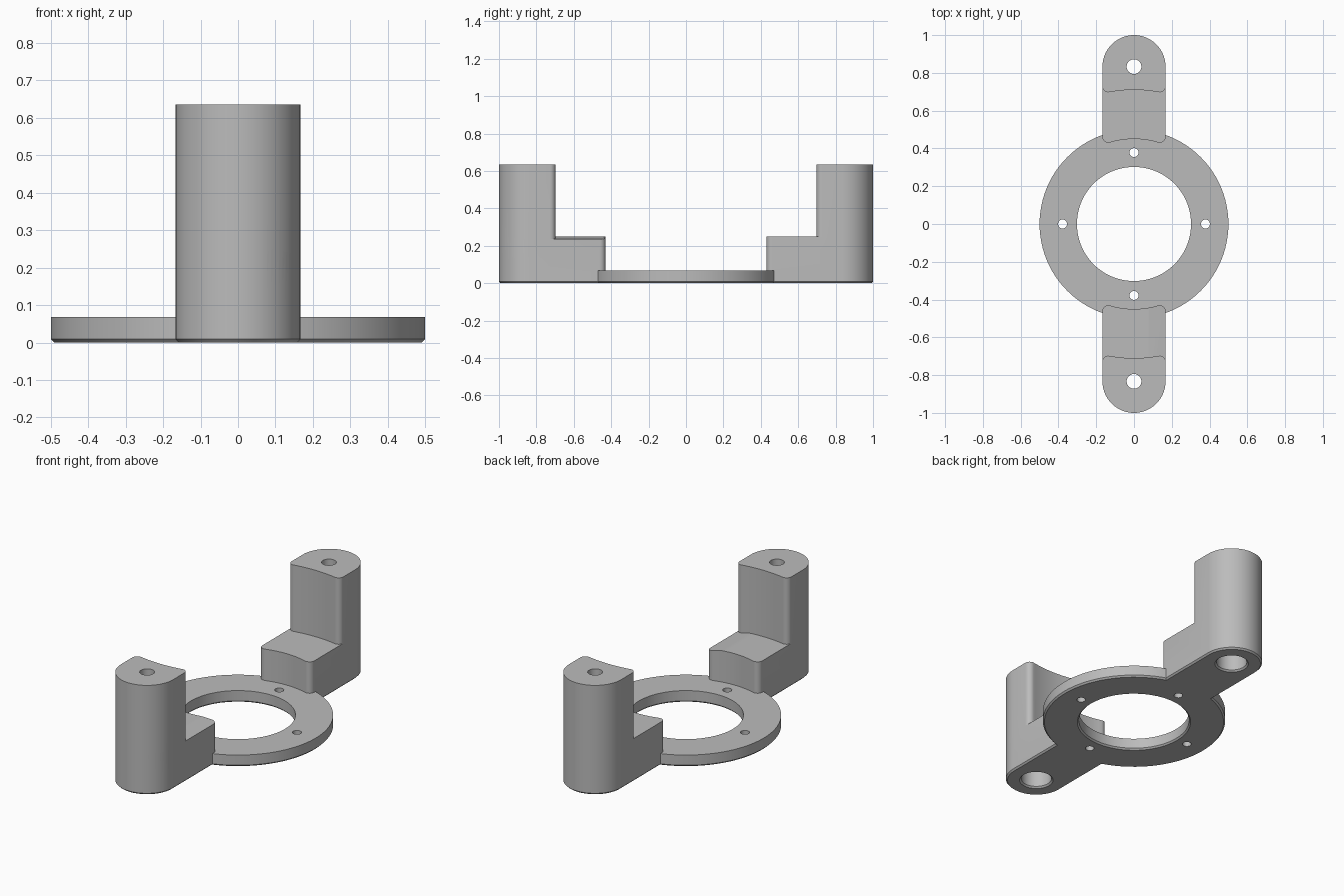
import bpy, bmesh, math
from mathutils import Matrix, Vector

if "Cube" in bpy.data.objects:
    bpy.data.objects.remove(bpy.data.objects["Cube"], do_unlink=True)

HALF_W, END_Y, FILLET, CHAMFER = 0.167, 0.833, 0.03, 0.009

grey = bpy.data.materials.new("light_grey")
grey.use_nodes = True
colour = (0.5, 0.5, 0.5, 1)
grey.diffuse_color = colour
grey.node_tree.nodes["Principled BSDF"].inputs["Base Color"].default_value = colour


def arc(cx, cy, r, start, end, n):
    return [(cx + r * math.cos(start + (end - start) * i / n),
             cy + r * math.sin(start + (end - start) * i / n)) for i in range(n + 1)]


def prism(name, outline, z0, z1, chamfer=0.0):
    """Extrude an outline upward, optionally chamfering its bottom rim."""
    bm = bmesh.new()
    base = bm.faces.new([bm.verts.new((x, y, z0)) for x, y in outline])
    top = bmesh.ops.extrude_face_region(bm, geom=[base], use_keep_orig=True)
    bmesh.ops.translate(bm, vec=(0, 0, z1 - z0),
                        verts=[g for g in top["geom"] if isinstance(g, bmesh.types.BMVert)])
    bmesh.ops.recalc_face_normals(bm, faces=bm.faces)
    if chamfer:
        rim = [e for e in bm.edges if all(abs(v.co.z - z0) < 1e-6 for v in e.verts)]
        bmesh.ops.bevel(bm, geom=rim, offset=chamfer, segments=1, affect='EDGES')
    mesh = bpy.data.meshes.new(name)
    bm.to_mesh(mesh)
    bm.free()
    mesh.materials.append(grey)
    obj = bpy.data.objects.new(name, mesh)
    bpy.context.collection.objects.link(obj)
    return obj


def disc(name, x, y, r, z0, z1, n=32, chamfer=0.0):
    return prism(name, arc(x, y, r, 0, math.tau, n)[:-1], z0, z1, chamfer)


def flare(x, y, r):
    """Cone cutter that chamfers the bottom rim of a hole."""
    obj = disc("rim_cutter", x, y, r, -CHAMFER, CHAMFER, 48)
    for v in obj.data.vertices:
        if v.co.z < 0:
            k = (r + 2 * CHAMFER) / r
            v.co.x, v.co.y = x + (v.co.x - x) * k, y + (v.co.y - y) * k
    return obj


def combine(target, other, operation):
    mod = target.modifiers.new(operation.lower(), 'BOOLEAN')
    mod.operation, mod.solver, mod.object = operation, 'EXACT', other
    bpy.context.view_layer.objects.active = target
    bpy.ops.object.modifier_apply(modifier=mod.name)
    bpy.data.objects.remove(other, do_unlink=True)


def arm_outline(r, side):
    """Rounded outer end, concave inner end concentric with the ring."""
    cx = -HALF_W + FILLET
    cy = math.sqrt((r + FILLET) ** 2 - cx ** 2)
    to_centre = math.atan2(-cy, -cx) + math.tau
    left = arc(cx, cy, FILLET, math.pi, to_centre, 8)
    a = math.atan2(cy, cx)
    inner = arc(0, 0, r, a, math.pi - a, 16)[1:-1]
    right = [(-x, y) for x, y in reversed(left)]
    points = arc(0, END_Y, HALF_W, 0, math.pi, 40) + left + inner + right
    return [(x * side, y * side) for x, y in points]


# Base ring
bracket = disc("mounting_bracket", 0, 0, 0.5, 0, 0.068, 96, CHAMFER)

# Stepped arms with tall posts
for side in (1, -1):
    step = prism("arm_step", arm_outline(0.45, side), 0, 0.25, CHAMFER)
    if side < 0:
        # Sloped shoulder along one edge of the front step
        wedge = prism("shoulder_cutter", [(0, 0), (0.2, 0), (0.2, 0.1), (0, 0.1)], -1, 0)
        wedge.data.transform(Matrix.Translation(Vector((0.08, 0, 0.25)))
                             @ Matrix.Rotation(math.atan2(0.014, 0.087), 4, 'Y')
                             @ Matrix.Rotation(math.pi / 2, 4, 'X')
                             @ Matrix.Translation(Vector((0, 0, 1))))
        combine(step, wedge, 'DIFFERENCE')
    post = prism("arm_post", arm_outline(0.71, side), 0.1, 0.635)
    combine(step, post, 'UNION')
    combine(bracket, step, 'UNION')

# Centre opening
combine(bracket, disc("opening_cutter", 0, 0, 0.302, -0.1, 0.2, 96), 'DIFFERENCE')
combine(bracket, flare(0, 0, 0.302), 'DIFFERENCE')

# Screw holes in the ring
for x, y in ((0.378, 0), (-0.378, 0), (0, 0.378), (0, -0.378)):
    combine(bracket, disc("screw_cutter", x, y, 0.024, -0.1, 0.2, 24), 'DIFFERENCE')

# Counterbored holes through the posts
for y in (END_Y, -END_Y):
    combine(bracket, disc("bolt_cutter", 0, y, 0.039, -0.1, 0.8), 'DIFFERENCE')
    combine(bracket, disc("bore_cutter", 0, y, 0.083, -0.1, 0.55, 48), 'DIFFERENCE')
    combine(bracket, flare(0, y, 0.083), 'DIFFERENCE')

# Smooth curved walls, sharp rims
bpy.ops.object.select_all(action='DESELECT')
bracket.select_set(True)
bpy.context.view_layer.objects.active = bracket
bpy.ops.object.shade_smooth_by_angle(angle=math.radians(30))
